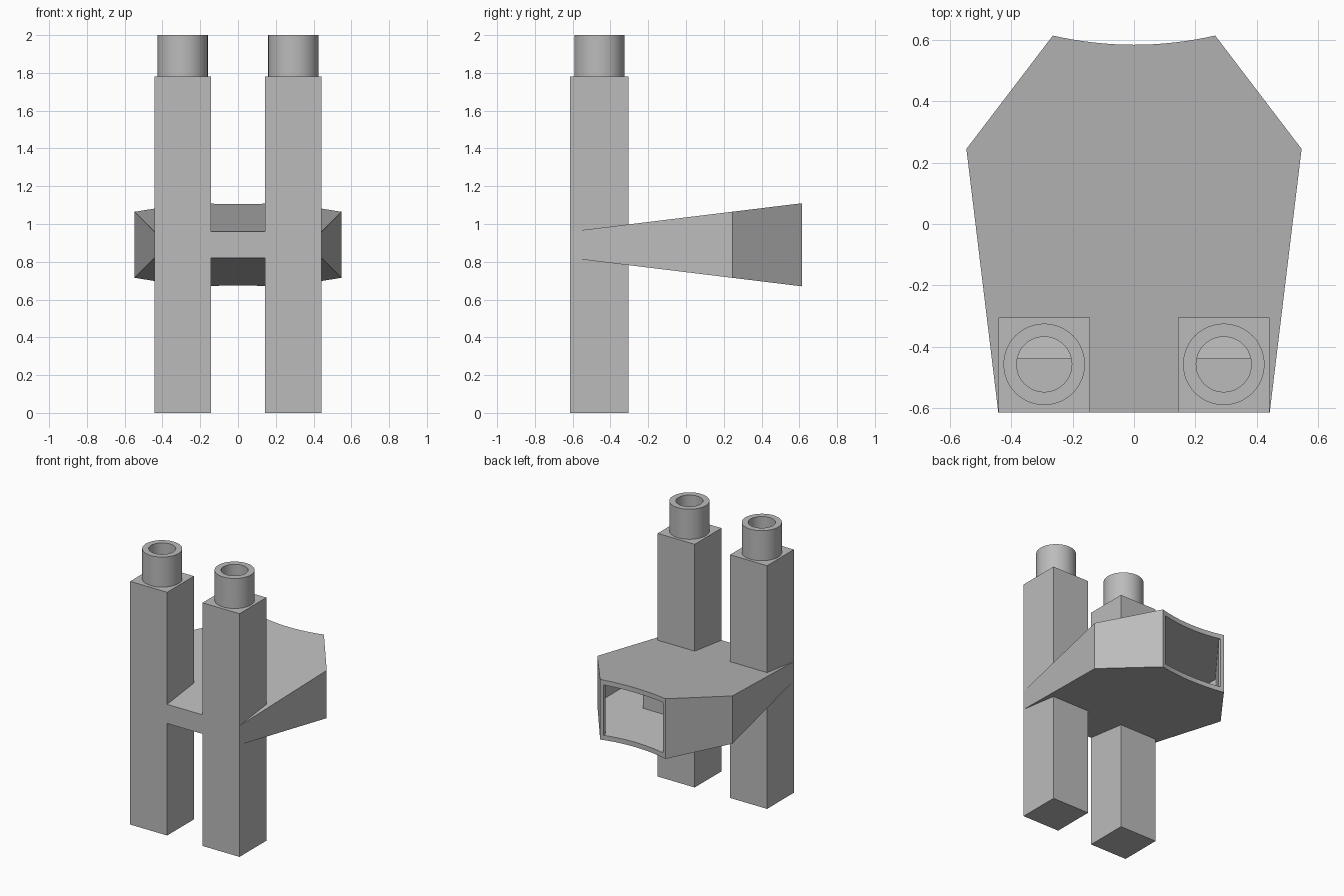
import bpy, bmesh, math

cube = bpy.data.objects.get("Cube")
if cube:
    bpy.data.objects.remove(cube, do_unlink=True)

grey = bpy.data.materials.new("plain grey")
grey.use_nodes = True
COLOUR = (0.5, 0.5, 0.5, 1)
grey.diffuse_color = COLOUR
grey.node_tree.nodes["Principled BSDF"].inputs["Base Color"].default_value = COLOUR

MID = 0.89      # height of the flared body's centre plane
WALL = 0.035


def half_height(y):
    return 0.145 + 0.122 * y


def finish(bm, name):
    bmesh.ops.recalc_face_normals(bm, faces=bm.faces)
    mesh = bpy.data.meshes.new(name)
    bm.to_mesh(mesh)
    bm.free()
    mesh.materials.append(grey)
    obj = bpy.data.objects.new(name, mesh)
    bpy.context.collection.objects.link(obj)
    return obj


def plate(name, outline, low, high):
    """Closed solid from a plan outline, with low(y) and high(y) surfaces."""
    bm = bmesh.new()
    bottom = [bm.verts.new((x, y, low(y))) for x, y in outline]
    top = [bm.verts.new((x, y, high(y))) for x, y in outline]
    bm.faces.new(bottom)
    bm.faces.new(top)
    n = len(outline)
    for i in range(n):
        j = (i + 1) % n
        bm.faces.new((bottom[i], bottom[j], top[j], top[i]))
    return finish(bm, name)


def cylinder(name, x, y, radius, z0, z1):
    bm = bmesh.new()
    bmesh.ops.create_cone(bm, cap_ends=True, segments=48, radius1=radius,
                          radius2=radius, depth=z1 - z0)
    bmesh.ops.translate(bm, verts=bm.verts, vec=(x, y, (z0 + z1) / 2))
    return finish(bm, name)


def cut(obj, *cutters):
    for cutter in cutters:
        mod = obj.modifiers.new("cut", "BOOLEAN")
        mod.operation = "DIFFERENCE"
        mod.solver = "EXACT"
        mod.object = cutter


def helper(obj):
    obj.hide_render = True
    obj.hide_viewport = False
    obj.display_type = "WIRE"
    helpers.append(obj)
    return obj


def smooth(obj):
    bpy.ops.object.select_all(action="DESELECT")
    obj.select_set(True)
    bpy.context.view_layer.objects.active = obj
    for mod in list(obj.modifiers):
        bpy.ops.object.modifier_apply(modifier=mod.name)
    bpy.ops.object.shade_smooth_by_angle(angle=math.radians(30))


helpers = []

# Flared hollow body with a concave mouth at the back
side = [(0.443, -0.615), (0.547, 0.245)]
arc = [(0.265 * t, 0.585 + 0.03 * t * t) for t in (1 - i / 8 for i in range(17))]
outline = side + arc + [(-x, y) for x, y in reversed(side)]
body = plate("flared_body", outline,
             lambda y: MID - half_height(y), lambda y: MID + half_height(y))

# Chamber and bore cutters
room = [(0.415, -0.437), (0.51, 0.235), (0.24, 0.59), (0.24, 0.7)]
chamber = helper(plate("chamber_cutter", room + [(-x, y) for x, y in reversed(room)],
                       lambda y: MID - half_height(y) + WALL,
                       lambda y: MID + half_height(y) - WALL))
bores = {s: helper(cylinder("bore_cutter", s * 0.293, -0.458, 0.09, 0.88, 2.1))
         for s in (-1, 1)}
cut(body, chamber, *bores.values())
parts = [body]

# Square posts and round spigots
for s, label in ((1, "left"), (-1, "right")):
    post = plate(label + "_post",
                 [(s * 0.143, -0.615), (s * 0.443, -0.615),
                  (s * 0.443, -0.305), (s * 0.143, -0.305)],
                 lambda y: 0, lambda y: 1.78)
    cut(post, chamber, bores[s])
    spigot = cylinder(label + "_spigot", s * 0.293, -0.458, 0.133, 1.77, 2.0)
    cut(spigot, bores[s])
    parts += [post, spigot]

# Low divider inside the chamber
parts.append(plate("inner_divider",
                   [(0.21, -0.3), (0.21, 0.2), (-0.21, 0.2), (-0.21, -0.3)],
                   lambda y: MID - half_height(y) + 0.02, lambda y: 0.93))

for part in parts:
    smooth(part)
for obj in helpers:
    bpy.data.objects.remove(obj, do_unlink=True)
